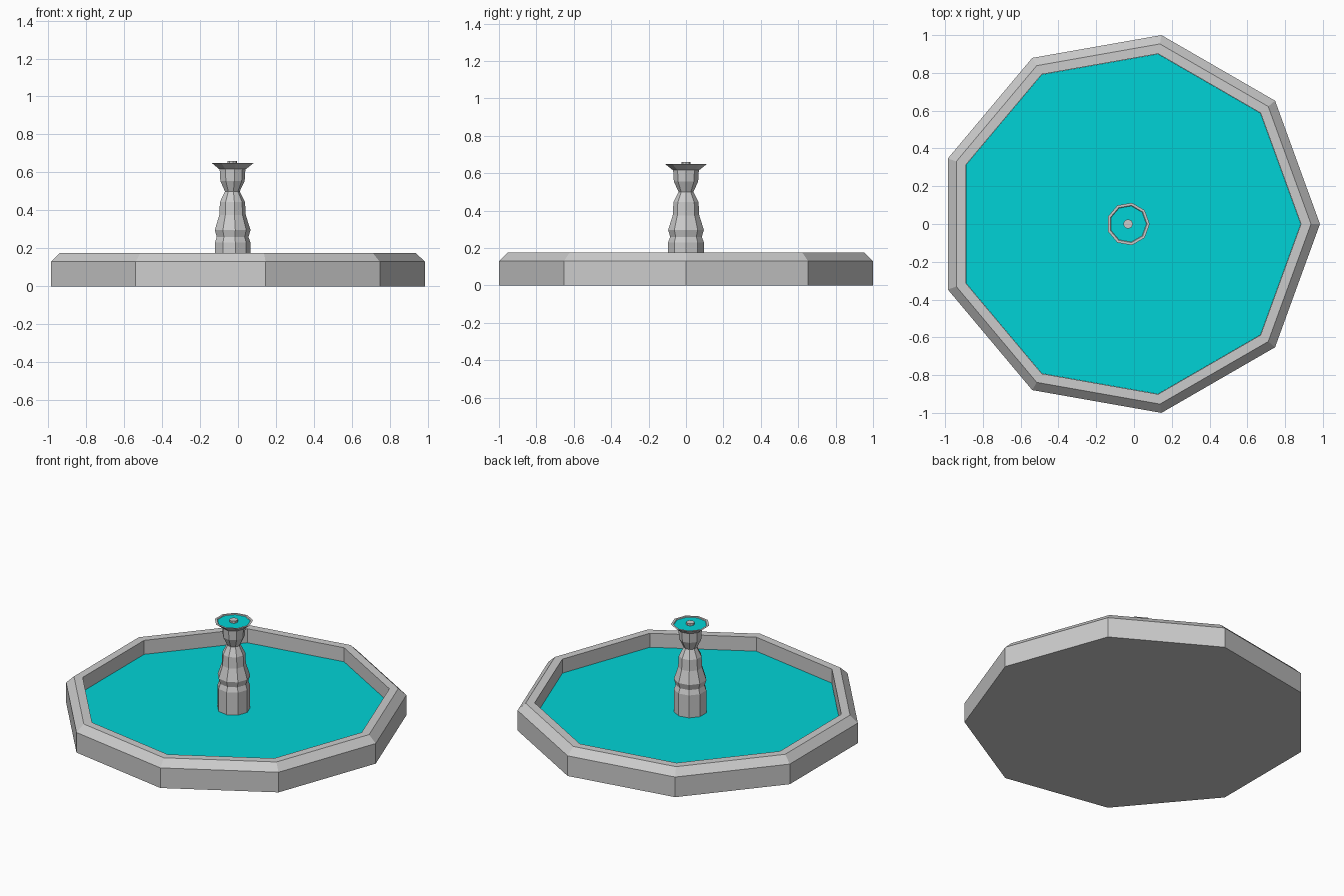
import bpy, bmesh
from math import cos, sin, tau

if "Cube" in bpy.data.objects:
    bpy.data.objects.remove(bpy.data.objects["Cube"])

SIDES = 9
CX = -0.031  # a nonagon's axis is off its bounding box centre


def material(name, color):
    m = bpy.data.materials.new(name)
    m.diffuse_color = color
    m.use_nodes = True
    m.node_tree.nodes["Principled BSDF"].inputs["Base Color"].default_value = m.diffuse_color
    return m


def lathe(name, profile, mat=None):
    """Revolve (radius, z) points into a faceted solid, capped at both ends."""
    bm = bmesh.new()
    rings = [[bm.verts.new((CX + r * cos(tau * i / SIDES), r * sin(tau * i / SIDES), z))
              for i in range(SIDES)] for r, z in profile]
    for a, b in zip(rings, rings[1:]):
        for i in range(SIDES):
            j = (i + 1) % SIDES
            bm.faces.new((a[i], a[j], b[j], b[i]))
    bm.faces.new(rings[0][::-1])
    bm.faces.new(rings[-1])
    me = bpy.data.meshes.new(name)
    bm.to_mesh(me)
    bm.free()
    ob = bpy.data.objects.new(name, me)
    bpy.context.collection.objects.link(ob)
    if mat:
        me.materials.append(mat)
    return ob


water = material("water", (0.0, 0.65, 0.67, 1))

# Basin with chamfered rim and recessed floor
lathe("basin", [(1.0154, 0), (1.0154, 0.13), (0.968, 0.175), (0.915, 0.175), (0.915, 0.06)])
lathe("basin_water", [(0.914, 0.065), (0.914, 0.085)], water)

# Turned column
lathe("column", [(0.097, 0.065), (0.097, 0.23), (0.086, 0.26), (0.097, 0.297),
                 (0.072, 0.375), (0.068, 0.445), (0.04, 0.5), (0.066, 0.555),
                 (0.07, 0.618)])

# Upper bowl, its water and the spout
lathe("bowl", [(0.072, 0.617), (0.114, 0.65), (0.1, 0.65), (0.088, 0.635)])
lathe("bowl_water", [(0.088, 0.636), (0.097, 0.646)], water)
lathe("spout", [(0.025, 0.636), (0.025, 0.66)])
